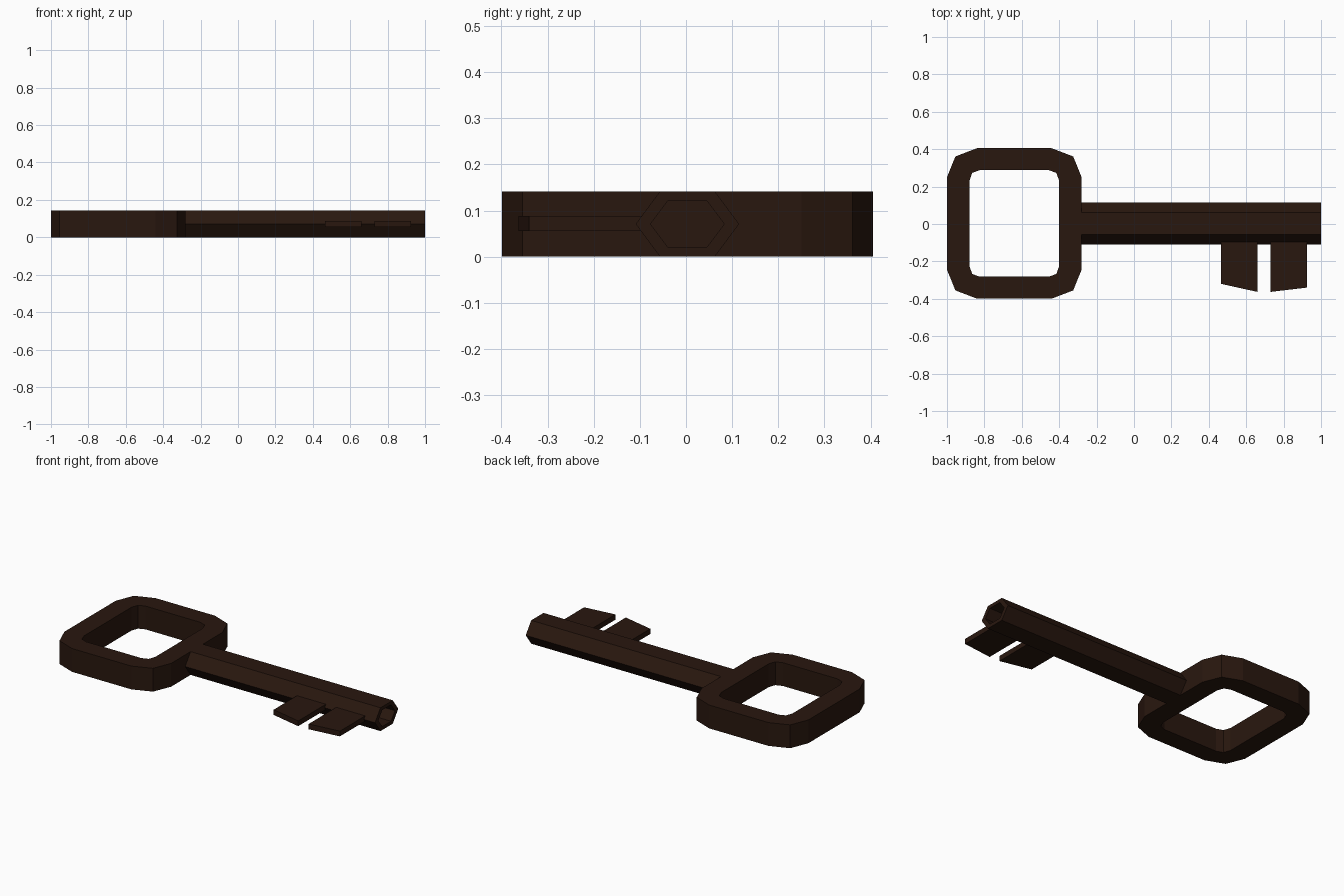
import bpy, bmesh

if "Cube" in bpy.data.objects:
    bpy.data.objects.remove(bpy.data.objects["Cube"])

mat = bpy.data.materials.new("dark_iron")
mat.diffuse_color = (0.022, 0.0085, 0.0045, 1)
mat.use_nodes = True
mat.node_tree.nodes["Principled BSDF"].inputs["Base Color"].default_value = mat.diffuse_color
H = 0.142          # key thickness
CY = 0.003         # centre line in y


def finish(name, bm):
    bmesh.ops.recalc_face_normals(bm, faces=bm.faces)
    me = bpy.data.meshes.new(name)
    bm.to_mesh(me)
    bm.free()
    me.materials.append(mat)
    ob = bpy.data.objects.new(name, me)
    bpy.context.collection.objects.link(ob)
    return ob


def loft(bm, rings, closed=False):
    """Bridge successive rings of points; returns the vertex rings."""
    vs = [[bm.verts.new(p) for p in r] for r in rings]
    pairs = list(zip(vs, vs[1:])) + ([(vs[-1], vs[0])] if closed else [])
    for a, b in pairs:
        n = len(a)
        for i in range(n):
            j = (i + 1) % n
            bm.faces.new((a[i], a[j], b[j], b[i]))
    return vs


def bow_outline(quarter, z):
    """Mirror a quarter outline (right/back corner) to all four corners."""
    q = quarter
    pts = (q + [(-x, y) for x, y in q[::-1]]
           + [(-x, -y) for x, y in q] + [(x, -y) for x, y in q[::-1]])
    return [(x - 0.64, y + CY, z) for x, y in pts]


# Bow: rectangular ring with two-step corners
outer = [(0.36, 0.247), (0.315, 0.358), (0.20, 0.402)]
inner = [(0.24, 0.228), (0.225, 0.27), (0.185, 0.285)]
bm = bmesh.new()
loft(bm, [bow_outline(outer, 0), bow_outline(outer, H),
          bow_outline(inner, H), bow_outline(inner, 0)], closed=True)
finish("bow", bm)


# Shaft: six-sided bar with a blind hole in the tip
def hexagon(x, ry, rz):
    prof = [(1, 0), (0.53, 1), (-0.53, 1), (-1, 0), (-0.53, -1), (0.53, -1)]
    return [(x, CY + a * ry, H / 2 + b * rz) for a, b in prof]


bm = bmesh.new()
rings = loft(bm, [hexagon(-0.28, 0.112, H / 2), hexagon(1, 0.112, H / 2),
                  hexagon(1, 0.08, 0.05), hexagon(0.85, 0.08, 0.05)])
bm.faces.new(rings[0])
bm.faces.new(rings[-1])
finish("shaft", bm)

# Teeth: two thin plates with slanted ends
for name, x0, x1, y0, y1 in (("inner_tooth", 0.465, 0.66, -0.32, -0.363),
                             ("outer_tooth", 0.73, 0.925, -0.363, -0.34)):
    bm = bmesh.new()
    prof = [(x0, -0.095), (x0, y0), (x1, y1), (x1, -0.095)]
    rings = loft(bm, [[(x, y, z) for x, y in prof] for z in (0.056, 0.088)])
    for r in rings:
        bm.faces.new(r)
    finish(name, bm)
